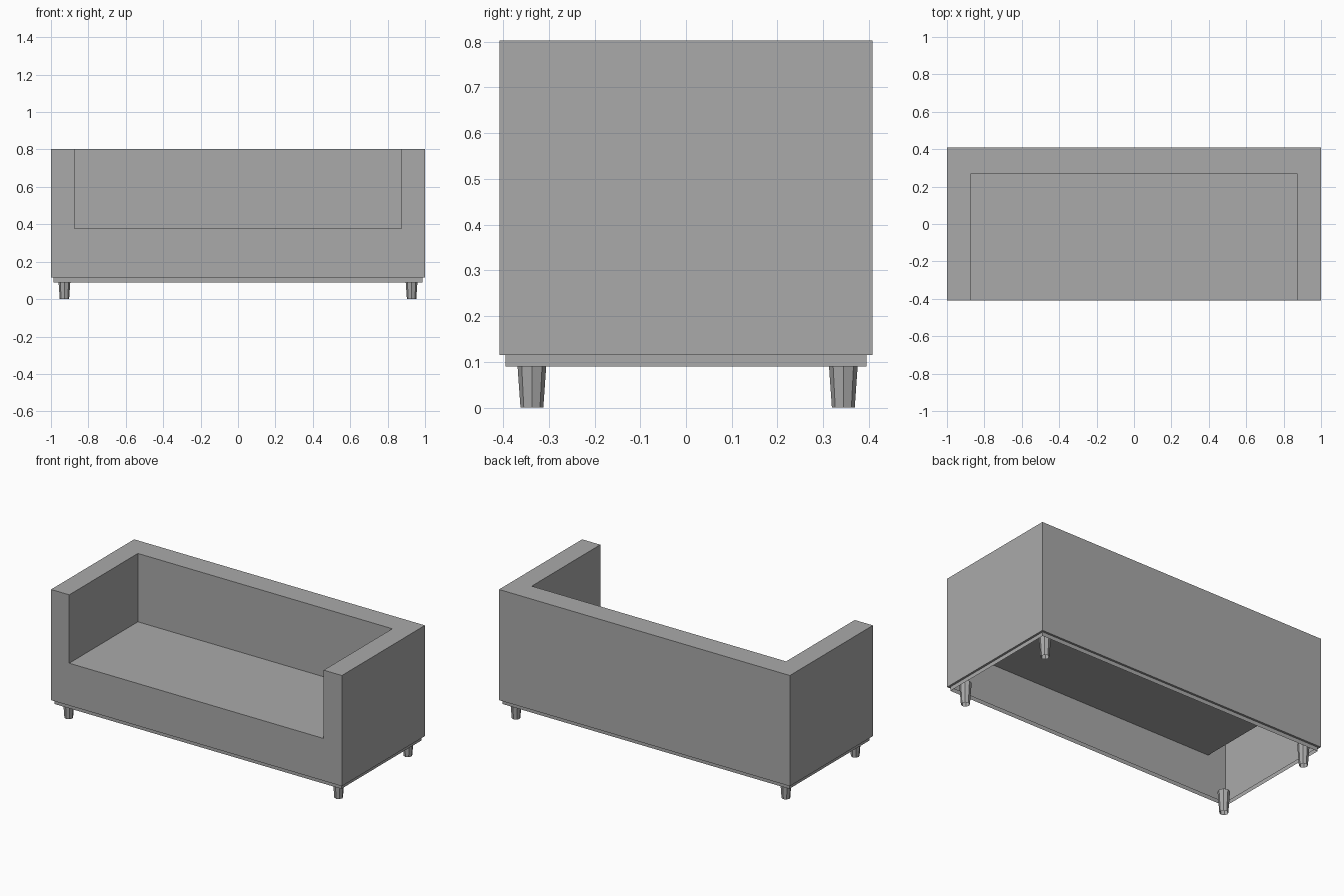
import bpy, bmesh
from mathutils import Matrix, Vector

cube = bpy.data.objects.get("Cube")
if cube:
    bpy.data.objects.remove(cube, do_unlink=True)

HALF_X, HALF_Y = 1.0, 0.408
BODY_Z, RIM_Z, TOP_Z = 0.115, 0.09, 0.803
SEAT_X, SEAT_BACK, SEAT_Z = 0.875, 0.266, 0.378
RIM_INSET = 0.013

grey = bpy.data.materials.new("grey_upholstery")
grey.use_nodes = True
colour = (0.4, 0.4, 0.4, 1)
grey.diffuse_color = colour
grey.node_tree.nodes["Principled BSDF"].inputs["Base Color"].default_value = colour


def add_object(name, bm):
    mesh = bpy.data.meshes.new(name)
    bm.to_mesh(mesh)
    bm.free()
    mesh.materials.append(grey)
    obj = bpy.data.objects.new(name, mesh)
    bpy.context.collection.objects.link(obj)
    return obj


def box(name, low, high):
    low, high = Vector(low), Vector(high)
    bm = bmesh.new()
    matrix = Matrix.Translation((low + high) / 2) @ Matrix.Diagonal((*(high - low), 1))
    bmesh.ops.create_cube(bm, size=1, matrix=matrix)
    return add_object(name, bm)


# Upholstered body: a box with the seat space cut out of it
body = box("sofa_body", (-HALF_X, -HALF_Y, BODY_Z), (HALF_X, HALF_Y, TOP_Z))
cutter = box("seat_cutter", (-SEAT_X, -1, SEAT_Z), (SEAT_X, SEAT_BACK, 1))
cut = body.modifiers.new("seat_cut", "BOOLEAN")
cut.operation = "DIFFERENCE"
cut.solver = "EXACT"
cut.object = cutter
bpy.context.view_layer.objects.active = body
bpy.ops.object.modifier_apply(modifier=cut.name)
bpy.data.objects.remove(cutter, do_unlink=True)

# The hollow shell is open underneath
bm = bmesh.new()
bm.from_mesh(body.data)
floor = [f for f in bm.faces if f.calc_center_median().z < BODY_Z + 0.001]
bmesh.ops.delete(bm, geom=floor, context="FACES")
bm.to_mesh(body.data)
bm.free()

# Base rim: a narrow ledge and a thin skirt, joined from three rectangular loops
bm = bmesh.new()
loops = []
for inset, z in ((0, BODY_Z), (RIM_INSET, BODY_Z), (RIM_INSET, RIM_Z)):
    x, y = HALF_X - inset, HALF_Y - inset
    loops.append([bm.verts.new((sx * x, sy * y, z))
                  for sx, sy in ((-1, -1), (1, -1), (1, 1), (-1, 1))])
for upper, lower in zip(loops, loops[1:]):
    for i in range(4):
        j = (i + 1) % 4
        bm.faces.new((upper[i], lower[i], lower[j], upper[j]))
add_object("base_rim", bm)

# Tapered eight-sided open legs, reaching a little up into the shell
LEG_H = 0.135
for side, x in (("left", 0.928), ("right", -0.928)):
    for end, y in (("front", -0.337), ("back", 0.344)):
        bm = bmesh.new()
        bmesh.ops.create_cone(bm, cap_ends=False, segments=8, radius1=0.025,
                              radius2=0.0345, depth=LEG_H,
                              matrix=Matrix.Translation((x, y, LEG_H / 2)))
        add_object(f"{end}_{side}_leg", bm)
